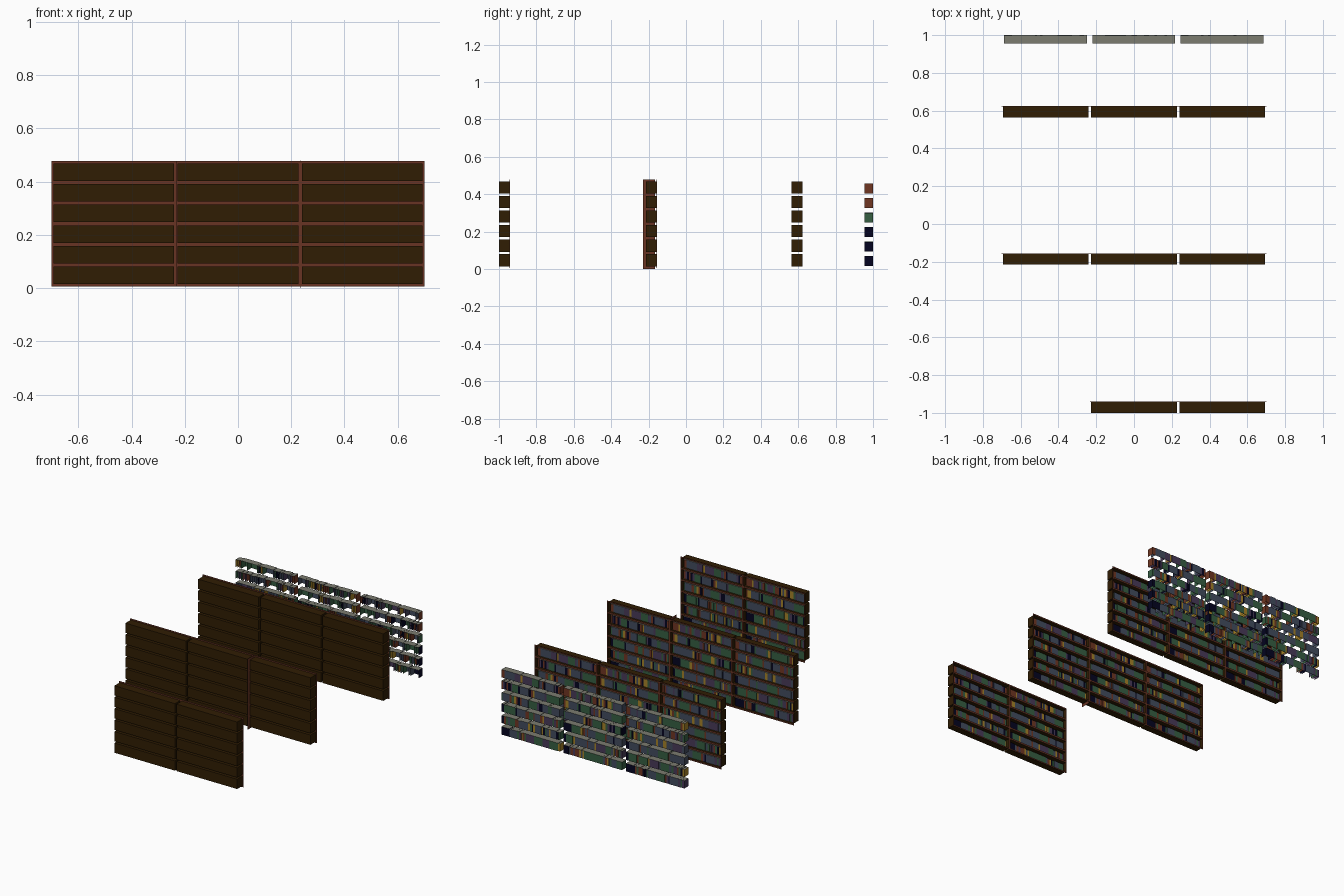
import bpy, bmesh, random

if "Cube" in bpy.data.objects:
    bpy.data.objects.remove(bpy.data.objects["Cube"])

# ---- palette (linear) ----
def srgb(r, g, b):
    f = lambda c: (c / 255 / 12.92) if c <= 10 else ((c / 255 + 0.055) / 1.055) ** 2.4
    return (f(r), f(g), f(b), 1)

PALETTE = {
    "dark_wood": srgb(48, 29, 3), "red_wood": srgb(104, 52, 35),
    "pages": srgb(124, 124, 112), "slate_cover": srgb(66, 76, 94),
    "purple_cover": srgb(72, 58, 88), "green_cover": srgb(54, 94, 66),
    "red_cover": srgb(112, 54, 34), "yellow_cover": srgb(165, 130, 40),
    "navy_cover": srgb(4, 4, 32),
}
MATS = {}
for n, c in PALETTE.items():
    MATS[n] = bpy.data.materials.new(n)
    MATS[n].diffuse_color = c

BAY = 0.467            # bay pitch along x
HALF = 0.227           # half width of one case
LEVELS = 6
PITCH, Z0, CASE_H = 0.0776, 0.015, 0.066
DEPTH = 0.058

def add_box(bm, lo, hi):
    """Axis-aligned box, returns its six faces."""
    vs = bmesh.ops.create_cube(bm, size=1)["verts"]
    for v in vs:
        v.co = [lo[i] + (v.co[i] + 0.5) * (hi[i] - lo[i]) for i in range(3)]
    faces = list({f for v in vs for f in v.link_faces})
    for f in faces:
        f.normal_update()
    return faces

def finish(bm, name, mats):
    me = bpy.data.meshes.new(name)
    bm.to_mesh(me)
    bm.free()
    for m in mats:
        me.materials.append(MATS[m])
    ob = bpy.data.objects.new(name, me)
    bpy.context.collection.objects.link(ob)
    return ob

# ---- open-fronted thin cases, one per cell ----
def cases(name, y, bays):
    bm = bmesh.new()
    for b in bays:
        for k in range(LEVELS):
            z = Z0 + k * PITCH
            faces = add_box(bm, (b * BAY - HALF, y, z), (b * BAY + HALF, y + DEPTH, z + CASE_H))
            bmesh.ops.delete(bm, geom=[f for f in faces if f.normal.y > 0.9], context="FACES_ONLY")
    finish(bm, name, ["dark_wood"])

# ---- thin red frame around the openings ----
def face_frame(name, y, bays):
    bm = bmesh.new()
    ya, yb = y + DEPTH - 0.001, y + DEPTH + 0.001
    x0, x1 = bays[0] * BAY - BAY / 2, bays[-1] * BAY + BAY / 2
    top = Z0 + (LEVELS - 1) * PITCH + CASE_H
    for k in range(LEVELS + 1):
        lo = Z0 + (k - 1) * PITCH + CASE_H if k else 0.006
        hi = Z0 + k * PITCH if k < LEVELS else top + 0.009
        for b in bays:
            add_box(bm, (b * BAY - HALF, ya, lo), (b * BAY + HALF, yb, hi))
    for b in bays:
        for s in (-1, 1):
            xs = sorted((b * BAY + s * HALF, b * BAY + s * BAY / 2))
            add_box(bm, (xs[0], ya, 0.006), (xs[1], yb, top + 0.009))
    finish(bm, name, ["red_wood"])

# ---- books: coloured covers, page-coloured tops, open rear and underside ----
COVERS = ["slate_cover", "purple_cover", "green_cover", "red_cover", "yellow_cover", "navy_cover"]
END_COVERS = [6, 6, 6, 3, 4, 4]     # right-hand book of each level

def books(name, y, bays):
    bm = bmesh.new()
    for b in bays:
        for k in range(LEVELS):
            rng = random.Random(31 + 7 * k + 50 * b)
            x, end = b * BAY - 0.220, b * BAY + 0.218
            z = Z0 + k * PITCH + 0.001
            while x < end - 0.001:
                if rng.random() < 0.3:       # long matching set
                    w, col = rng.uniform(0.035, 0.08), rng.choice([1, 1, 2, 3, 3])
                    h, d = 0.054, 0.046
                else:                        # single volume
                    w, col = rng.uniform(0.010, 0.018), rng.choice([1, 2, 3, 4, 4, 5, 5, 6])
                    h, d = rng.uniform(0.050, 0.054), rng.uniform(0.043, 0.046)
                if end - x - w < 0.009:
                    w, col = end - x, END_COVERS[k]
                faces = add_box(bm, (x, y + 0.001, z), (x + w, y + d, z + h))
                hidden = []
                for f in faces:
                    f.material_index = 0 if f.normal.z > 0.9 else col
                    if f.normal.y < -0.9 or f.normal.z < -0.9:
                        hidden.append(f)
                bmesh.ops.delete(bm, geom=hidden, context="FACES_ONLY")
                x += w
    finish(bm, name, ["pages"] + COVERS)

# ---- rows, front to back; the last one is loose books only ----
ROWS = [("front", -1.0, (0, 1)), ("middle", -0.215, (-1, 0, 1)), ("rear", 0.565, (-1, 0, 1))]
for n, y, bays in ROWS:
    cases(n + "_shelf_cases", y, bays)
    face_frame(n + "_shelf_frame", y, bays)
    books(n + "_shelf_books", y, bays)
books("loose_books", 0.954, (-1, 0, 1))

# ---- thin divider panel of the middle row ----
bm = bmesh.new()
add_box(bm, (BAY / 2 - 0.0005, -0.23, 0.0), (BAY / 2 + 0.0005, -0.165, 0.48))
finish(bm, "middle_divider_panel", ["red_wood"])

for m in bpy.data.materials:
    if m.users and not m.is_grease_pencil:
        m.use_nodes = True
        m.node_tree.nodes["Principled BSDF"].inputs["Base Color"].default_value = m.diffuse_color
